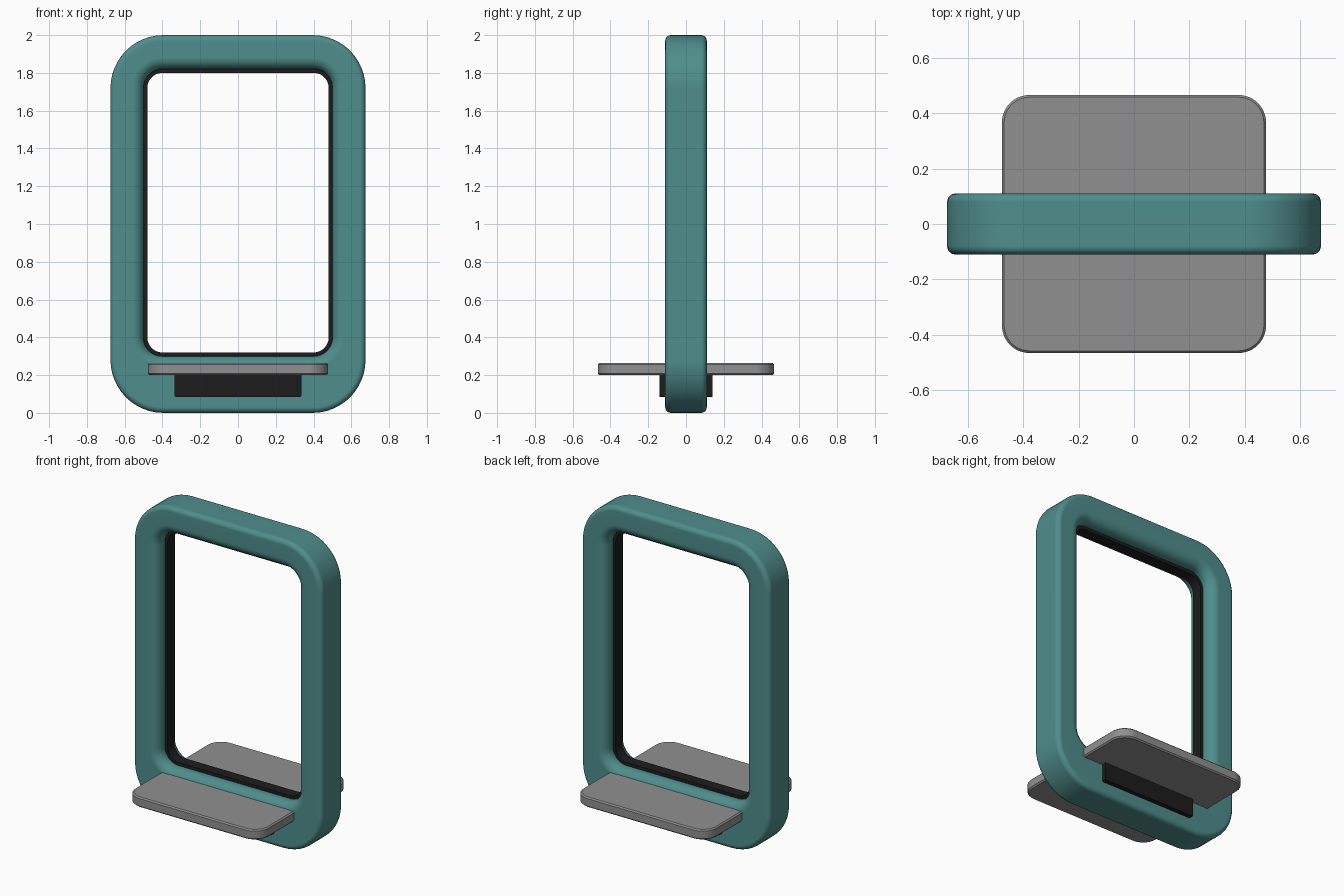
import bpy, bmesh, math

if "Cube" in bpy.data.objects:
    bpy.data.objects.remove(bpy.data.objects["Cube"])


def material(name, rgb):
    m = bpy.data.materials.new(name)
    m.diffuse_color = (*rgb, 1)
    m.use_nodes = True
    m.node_tree.nodes["Principled BSDF"].inputs["Base Color"].default_value = m.diffuse_color
    return m


TEAL = material("teal", (0.078, 0.27, 0.262))
GREY = material("grey", (0.28, 0.28, 0.28))
BLACK = material("black", (0.012, 0.012, 0.012))


def ring(u0, u1, v0, v1, r, n=12):
    """Rounded rectangle outline in a plane, counter-clockwise."""
    pts = []
    corners = [(u1 - r, v1 - r), (u0 + r, v1 - r), (u0 + r, v0 + r), (u1 - r, v0 + r)]
    for k, (cu, cv) in enumerate(corners):
        for i in range(n + 1):
            a = math.pi / 2 * (k + i / n)
            pts.append((cu + r * math.cos(a), cv + r * math.sin(a)))
    return pts


def loft(name, rings, mat, closed):
    """Bridge equal-length rings; closed joins last to first, else caps the ends."""
    bm = bmesh.new()
    vs = [[bm.verts.new(p) for p in r] for r in rings]
    n = len(vs[0])
    pairs = list(zip(vs, vs[1:])) + ([(vs[-1], vs[0])] if closed else [])
    for a, b in pairs:
        for i in range(n):
            j = (i + 1) % n
            bm.faces.new((a[i], a[j], b[j], b[i]))
    if not closed:
        bm.faces.new(vs[0])
        bm.faces.new(vs[-1])
    bmesh.ops.recalc_face_normals(bm, faces=bm.faces[:])
    me = bpy.data.meshes.new(name)
    bm.to_mesh(me)
    bm.free()
    me.materials.append(mat)
    me.shade_smooth()
    me.set_sharp_from_angle(angle=math.radians(35))
    ob = bpy.data.objects.new(name, me)
    bpy.context.collection.objects.link(ob)
    wn = ob.modifiers.new("weighted_normals", 'WEIGHTED_NORMAL')
    wn.keep_sharp = True
    return ob


def fillet(r, half, steps=6):
    """(inset, y) pairs of an edge rounded front and back, from front to back."""
    q = [(r * (1 - math.sin(t)), -half + r * (1 - math.cos(t)))
         for t in (math.pi / 2 * i / steps for i in range(steps + 1))]
    return q + [(d, -y) for d, y in reversed(q)]


def outer(d, y, r=0.28):
    return [(u, y, v) for u, v in ring(-0.675 + d, 0.675 - d, d, 2 - d, r - d)]


def inner(e, y):
    return [(u, y, v) for u, v in ring(-0.5 - e, 0.5 + e, 0.3 - e, 1.82 + e, 0.1 + e)]


# door frame: softly rounded rectangular tube
rings = [outer(d, y) for d, y in fillet(0.03, 0.11)]
rings += [inner(d, y) for d, y in reversed(fillet(0.06, 0.11))]
loft("door_frame", rings, TEAL, True)

# dark seal strip running around the opening
loft("inner_seal", [inner(0.02, -0.035), inner(-0.02, -0.035),
                    inner(-0.02, 0.035), inner(0.02, 0.035)], BLACK, True)

# step plate passing through the frame
b = 0.008
plate = [(b, 0.2), (0, 0.2 + b), (0, 0.265 - b), (b, 0.265)]
loft("step_plate", [[(u, v, z) for u, v in
                     ring(-0.477 + d, 0.477 - d, -0.466 + d, 0.466 - d, 0.1 - d)]
                    for d, z in plate], GREY, False)

# dark support block under the step
loft("step_support", [[(u, y, v) for u, v in ring(-0.335, 0.335, 0.085, 0.205, 0.004, 2)]
                      for y in (-0.14, 0.14)], BLACK, False)
